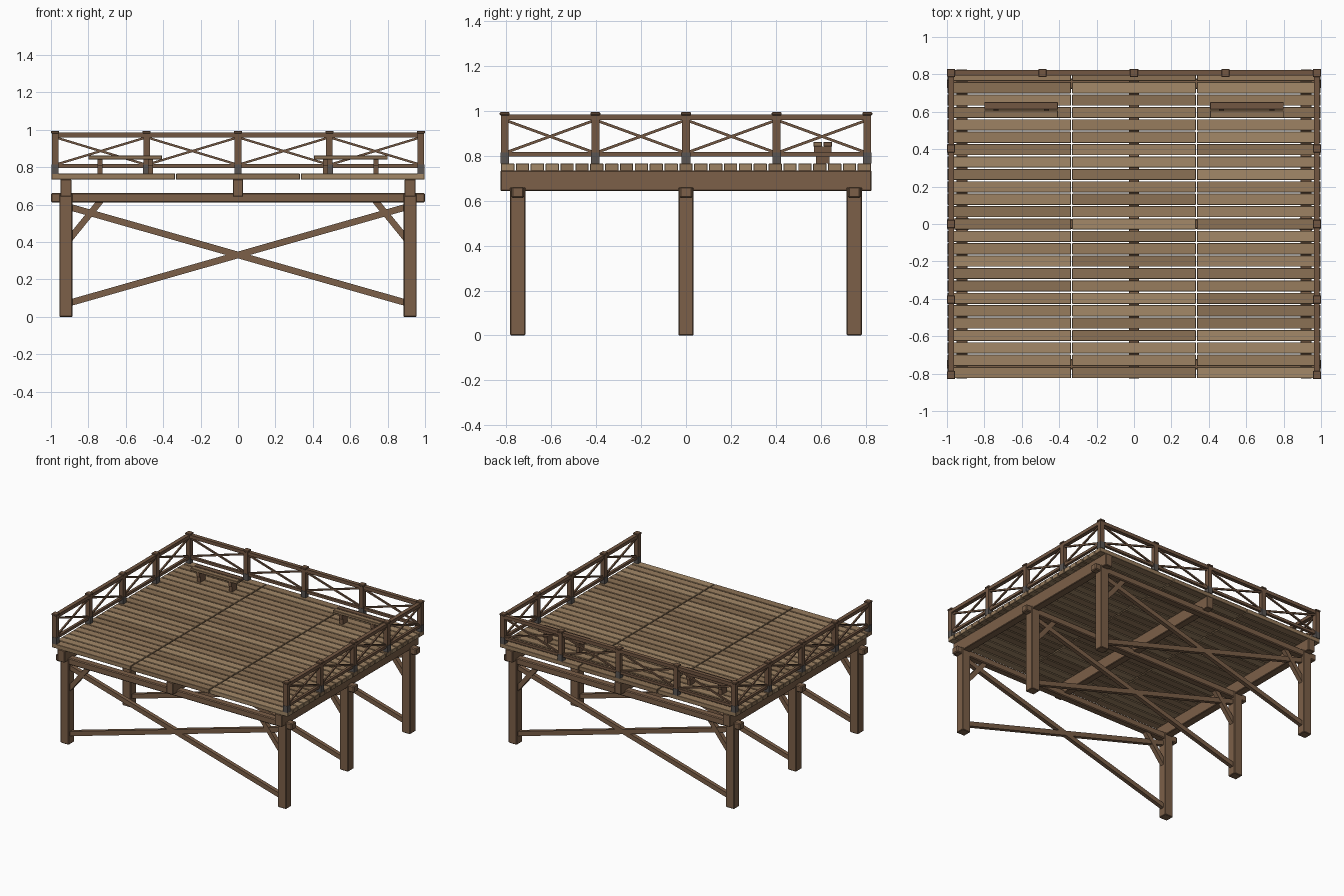
import bpy, math, random
from mathutils import Matrix, Vector

if "Cube" in bpy.data.objects:
    bpy.data.objects.remove(bpy.data.objects["Cube"])

random.seed(4)


def mat(name, r, g, b):
    m = bpy.data.materials.new(name)
    m.diffuse_color = (r, g, b, 1)
    m.use_nodes = True
    m.node_tree.nodes["Principled BSDF"].inputs["Base Color"].default_value = m.diffuse_color
    return m


FRAME = mat("frame_wood", 0.20, 0.115, 0.065)
RAIL = mat("rail_wood", 0.17, 0.095, 0.055)
METAL = mat("post_shoe_metal", 0.10, 0.09, 0.085)
PLANKS = [mat("plank_a", 0.37, 0.25, 0.14), mat("plank_b", 0.31, 0.20, 0.11),
          mat("plank_c", 0.26, 0.165, 0.09), mat("plank_d", 0.34, 0.225, 0.125)]


def box(name, loc, size, m, bevel=0.0):
    bpy.ops.mesh.primitive_cube_add(size=1, location=loc)
    o = bpy.context.object
    o.name = name
    o.data.transform(Matrix.Diagonal((*size, 1)))
    o.data.materials.append(m)
    if bevel:
        b = o.modifiers.new("edge", 'BEVEL')
        b.width, b.segments = bevel, 1
    return o


def strut(name, a, b, thick, depth, m):
    """Bar from a to b; thick lies in the vertical plane of the bar."""
    a, b = Vector(a), Vector(b)
    x = (b - a).normalized()
    y = Vector((0, 0, 1)).cross(x).normalized()
    o = box(name, (0, 0, 0), ((b - a).length, depth, thick), m)
    rot = Matrix((x, y, x.cross(y))).transposed().to_4x4()
    o.matrix_world = Matrix.Translation((a + b) / 2) @ rot
    return o


# Support frames: posts, cross beam, X braces and knee braces
for y in (-0.75, 0, 0.75):
    box("cross_beam", (0, y, 0.637), (2.0, 0.056, 0.05), FRAME, 0.006)
    for s in (-1, 1):
        box("support_post", (s * 0.92, y, 0.33), (0.07, 0.068, 0.66), FRAME, 0.004)
        strut("cross_brace", (-s * 0.91, y, 0.072), (s * 0.91, y, 0.59), 0.035, 0.03, FRAME)
        strut("knee_brace", (s * 0.905, y, 0.41), (s * 0.735, y, 0.62), 0.034, 0.034, FRAME)

# Joists running front to back
for x, w in ((-0.92, 0.06), (0, 0.056), (0.92, 0.06)):
    box("joist", (x, 0, 0.689), (w, 1.654, 0.092), FRAME, 0.004)

# Deck planks in three bays
N = 25
pitch = 1.656 / N
for i in range(N):
    for bay in (-1, 0, 1):
        box("deck_plank", (bay * 0.667, -0.828 + pitch * (i + 0.5), 0.75),
            (0.661, pitch - 0.007, 0.032), random.choice(PLANKS), 0.002)


# Railings: posts with shoes and caps, rails and crossed bars
RX, RY = 0.978, 0.808


def railing_post(x, y):
    box("railing_post", (x, y, 0.875), (0.035, 0.035, 0.22), RAIL)
    box("post_shoe", (x, y, 0.79), (0.039, 0.039, 0.05), METAL)
    box("post_cap", (x, y, 0.988), (0.044, 0.044, 0.014), RAIL, 0.003)


def railing_span(a, b):
    (ax, ay), (bx, by) = a, b
    strut("top_rail", (ax, ay, 0.972), (bx, by, 0.972), 0.026, 0.03, RAIL)
    strut("bottom_rail", (ax, ay, 0.807), (bx, by, 0.807), 0.02, 0.02, RAIL)
    strut("crossed_bar", (ax, ay, 0.813), (bx, by, 0.96), 0.012, 0.012, RAIL)
    strut("crossed_bar", (ax, ay, 0.96), (bx, by, 0.813), 0.012, 0.012, RAIL)


f = [-1, -0.5, 0, 0.5, 1]
runs = [[(-RX, RY * t) for t in f], [(RX, RY * t) for t in f], [(RX * t, RY) for t in f]]
for p in sorted({q for run in runs for q in run}):
    railing_post(*p)
for run in runs:
    for a, b in zip(run, run[1:]):
        railing_span(a, b)

# Two benches near the back railing
for s in (-1, 1):
    for y in (0.587, 0.632):
        box("bench_slat", (s * 0.603, y, 0.852), (0.394, 0.038, 0.02),
            RAIL if y > 0.6 else PLANKS[2], 0.002)
    for dx in (-0.135, 0.135):
        box("bench_leg", (s * 0.603 + dx, 0.609, 0.798), (0.027, 0.06, 0.064), RAIL)
        box("bench_bearer", (s * 0.603 + dx, 0.609, 0.825), (0.027, 0.078, 0.034), RAIL)
